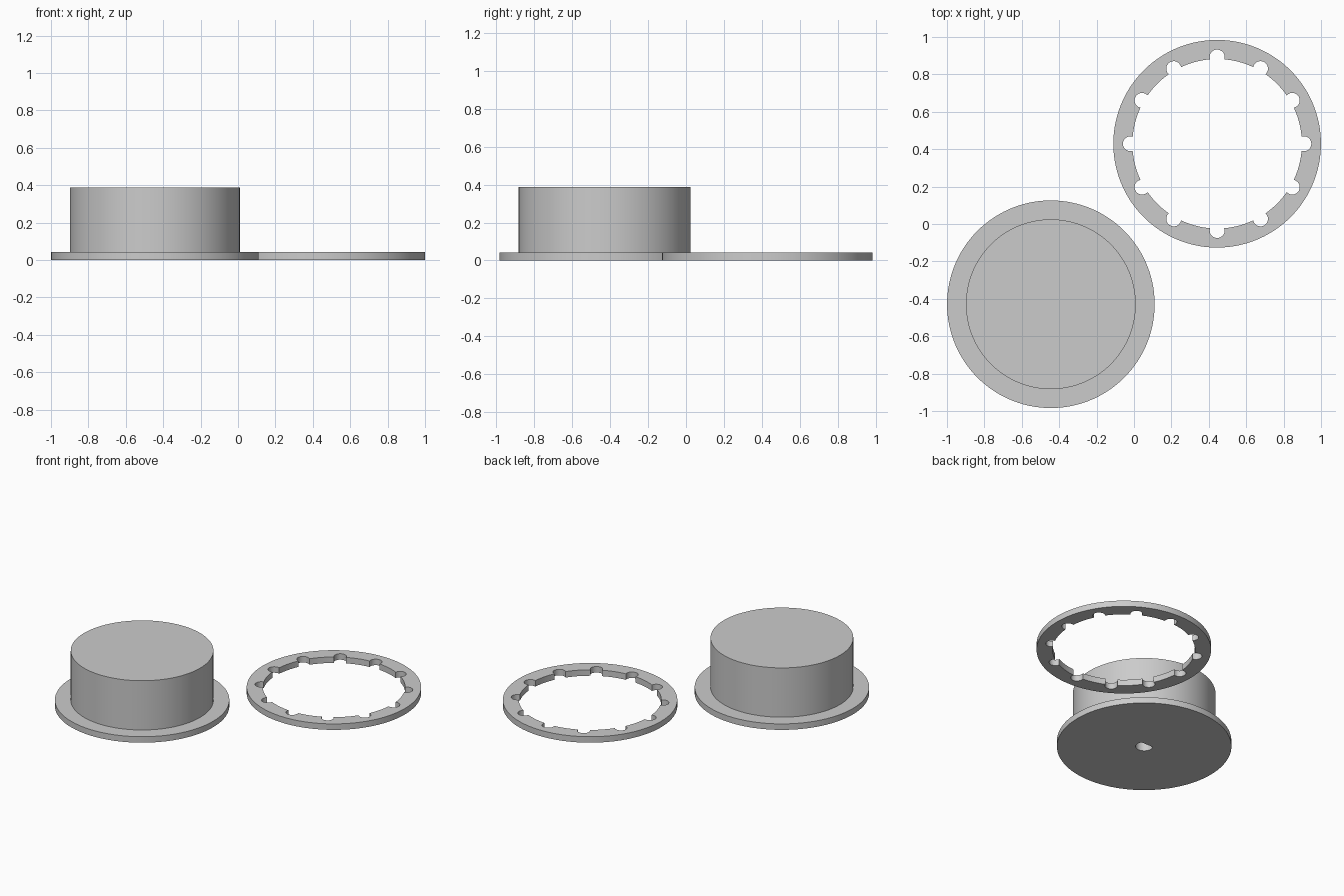
import bpy, bmesh, math

if "Cube" in bpy.data.objects:
    bpy.data.objects.remove(bpy.data.objects["Cube"])

N = 120            # sides of the round outlines
FLANGE_R, DRUM_R = 0.555, 0.454
PLATE_H, DRUM_H = 0.042, 0.388

grey = bpy.data.materials.new("plain grey")
grey.diffuse_color = (0.6, 0.6, 0.6, 1)
grey.use_nodes = True
grey.node_tree.nodes["Principled BSDF"].inputs["Base Color"].default_value = grey.diffuse_color


def circle(r, n=N):
    return [(r * math.cos(2 * math.pi * i / n), r * math.sin(2 * math.pi * i / n)) for i in range(n)]


def loft(name, loops, location, closed=False):
    """Skin a list of (outline, z) loops; cap the ends or close into a ring."""
    bm = bmesh.new()
    rows = [[bm.verts.new((x, y, z)) for x, y in pts] for pts, z in loops]
    pairs = list(zip(rows, rows[1:]))
    if closed:
        pairs.append((rows[-1], rows[0]))
    else:
        bm.faces.new(rows[0])
        bm.faces.new(rows[-1])
    for a, b in pairs:
        for i in range(len(a)):
            j = (i + 1) % len(a)
            bm.faces.new((a[i], a[j], b[j], b[i]))
    bmesh.ops.recalc_face_normals(bm, faces=bm.faces)
    mesh = bpy.data.meshes.new(name)
    bm.to_mesh(mesh)
    bm.free()
    mesh.materials.append(grey)
    ob = bpy.data.objects.new(name, mesh)
    bpy.context.collection.objects.link(ob)
    ob.location = location
    bpy.ops.object.select_all(action='DESELECT')
    ob.select_set(True)
    bpy.context.view_layer.objects.active = ob
    bpy.ops.object.shade_smooth_by_angle(angle=math.radians(30))
    return ob


# Flanged drum with a D-shaped shaft socket in its underside
socket = [(x, min(y, 0.03)) for x, y in circle(0.055)]
loft("flanged_drum", [
    (socket, 0.3), (socket, 0),
    (circle(FLANGE_R), 0), (circle(FLANGE_R), PLATE_H),
    (circle(DRUM_R), PLATE_H), (circle(DRUM_R), DRUM_H),
], (-0.4445, -0.429, 0))

# Ring with twelve round notches along its inner edge
INNER_R, NOTCH_R, NOTCH_C, NOTCHES = 0.453, 0.04, 0.464, 12
ARC, STEPS = 12, 8
# angle at the ring centre, and at the notch centre, where both circles meet
half = math.acos((INNER_R**2 + NOTCH_C**2 - NOTCH_R**2) / (2 * INNER_R * NOTCH_C))
open_a = math.atan2(INNER_R * math.sin(half), INNER_R * math.cos(half) - NOTCH_C)
inner = []
for k in range(NOTCHES):
    turn = 2 * math.pi * k / NOTCHES
    ca, sa = math.cos(turn), math.sin(turn)
    local = []
    for i in range(ARC + 1):                       # notch
        t = open_a * (2 * i / ARC - 1)
        local.append((NOTCH_C + NOTCH_R * math.cos(t), NOTCH_R * math.sin(t)))
    for i in range(1, STEPS):                      # inner edge up to the next notch
        t = half + (2 * math.pi / NOTCHES - 2 * half) * i / STEPS
        local.append((INNER_R * math.cos(t), INNER_R * math.sin(t)))
    inner += [(x * ca - y * sa, x * sa + y * ca) for x, y in local]

# outer edge, with its points shifted to line up with the notches
count = len(inner)
shift = 2 * math.pi * (ARC / 2) / count
cs, ss = math.cos(shift), math.sin(shift)
outer = [(x * cs + y * ss, y * cs - x * ss) for x, y in circle(FLANGE_R, count)]
loft("notched_ring", [(inner, 0), (outer, 0), (outer, PLATE_H), (inner, PLATE_H)],
     (0.4445, 0.429, 0), closed=True)
